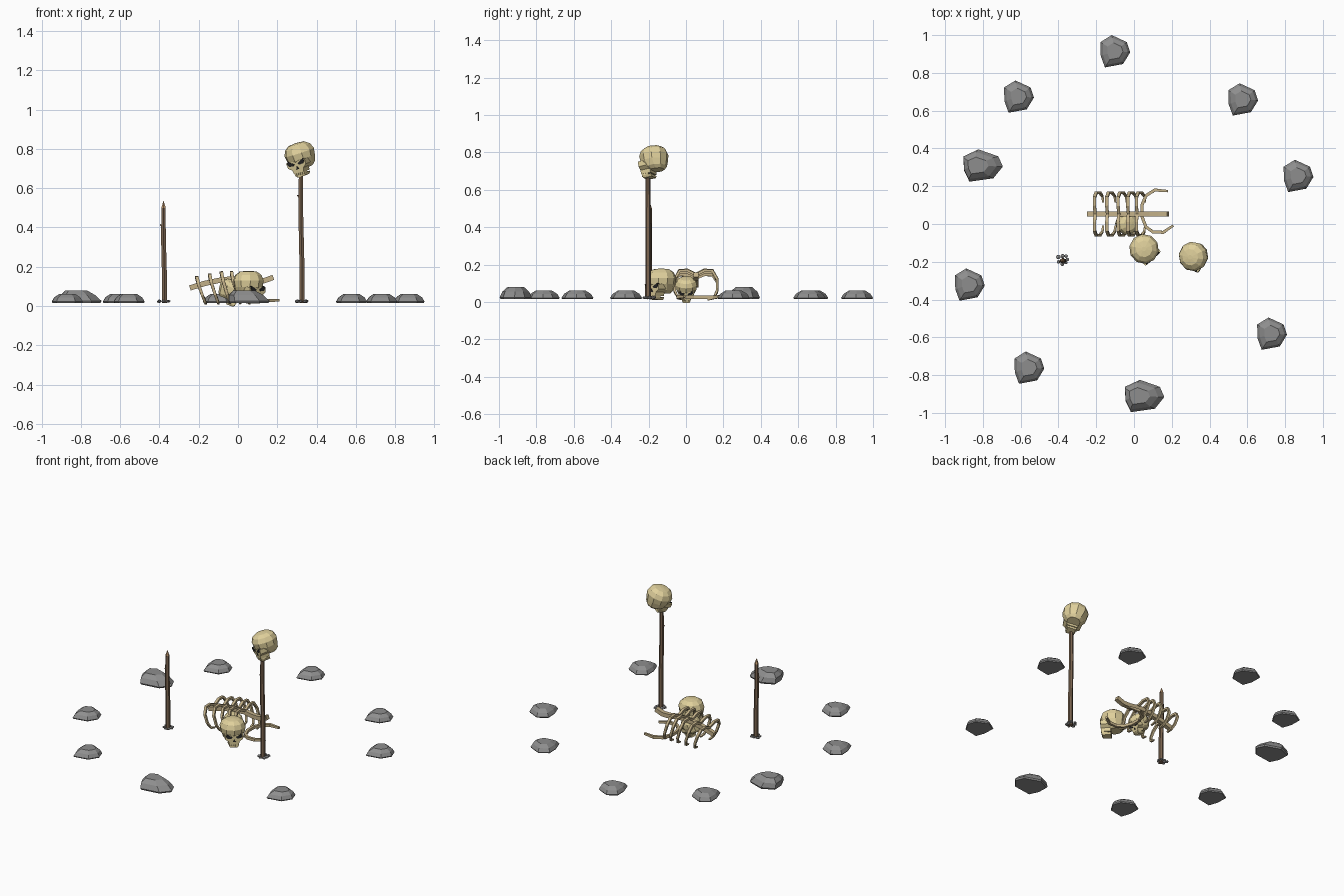
import bpy, bmesh, math, random
from mathutils import Matrix, Vector

if "Cube" in bpy.data.objects:
    bpy.data.objects.remove(bpy.data.objects["Cube"])

random.seed(4)


def material(name, rgb):
    m = bpy.data.materials.new(name)
    m.diffuse_color = (*rgb, 1)
    m.use_nodes = True
    m.node_tree.nodes["Principled BSDF"].inputs["Base Color"].default_value = m.diffuse_color
    return m


SKULL = material("pale_bone", (0.74, 0.63, 0.33))
BONE = material("old_bone", (0.55, 0.44, 0.25))
DARK = material("socket_dark", (0.02, 0.02, 0.02))
ROCK = material("rock_grey", (0.27, 0.27, 0.27))
WOOD = material("dark_wood", (0.20, 0.13, 0.08))
CUTWOOD = material("cut_wood", (0.50, 0.30, 0.15))


def finish(bm, name, mat, matrix=Matrix()):
    bmesh.ops.recalc_face_normals(bm, faces=bm.faces)
    bm.transform(matrix)
    me = bpy.data.meshes.new(name)
    bm.to_mesh(me)
    bm.free()
    me.materials.append(mat)
    ob = bpy.data.objects.new(name, me)
    bpy.context.collection.objects.link(ob)
    return ob


def loft(bm, rings):
    """Skin a list of point rings and cap both ends."""
    rows = [[bm.verts.new(p) for p in r] for r in rings]
    n = len(rows[0])
    for a, b in zip(rows, rows[1:]):
        for i in range(n):
            j = (i + 1) % n
            bm.faces.new((a[i], a[j], b[j], b[i]))
    bm.faces.new(rows[0][::-1])
    bm.faces.new(rows[-1])


def tube(bm, path, radii, sides, flat=1.0, up=Vector((1, 0, 0))):
    """Sweep a polygon along a path; flat squashes it across the up axis."""
    pts = [Vector(p) for p in path]
    rings = []
    for i, p in enumerate(pts):
        t = (pts[min(i + 1, len(pts) - 1)] - pts[max(i - 1, 0)]).normalized()
        side = t.cross(up).normalized()
        u = side.cross(t)
        ring = []
        for k in range(sides):
            a = 2 * math.pi * (k + 0.5) / sides
            ring.append(p + radii[i] * (u * math.cos(a) + side * math.sin(a) * flat))
        rings.append(ring)
    loft(bm, rings)


def prism(bm, outline, y0, y1, shrink=1.0):
    """Extrude an x-z outline along y."""
    cx = sum(p[0] for p in outline) / len(outline)
    cz = sum(p[1] for p in outline) / len(outline)
    back = [(x, y0, z) for x, z in outline]
    front = [(cx + (x - cx) * shrink, y1, cz + (z - cz) * shrink) for x, z in outline]
    loft(bm, [back, front])


def mirrored(half):
    return half + [(-x, z) for x, z in reversed(half)]


# Skull: faces -y, pivot in the middle of the cranium
def skull(prefix, centre, yaw, pitch=0.0, roll=0.0, size=1.0):
    m = (Matrix.Translation(centre) @ Matrix.Rotation(math.radians(yaw), 4, 'Z')
         @ Matrix.Rotation(math.radians(pitch), 4, 'X')
         @ Matrix.Rotation(math.radians(roll), 4, 'Y')
         @ Matrix.Scale(size, 4) @ Matrix.Translation((0, 0, -0.09)))
    bm = bmesh.new()
    rings = []
    for r, z, y in [(0.040, 0.035, 0.012), (0.060, 0.052, 0.007), (0.074, 0.085, 0),
                    (0.079, 0.118, 0), (0.068, 0.146, 0), (0.044, 0.163, 0), (0.012, 0.167, 0)]:
        rings.append([(r * math.cos(a), y + r * math.sin(a), z)
                      for a in (2 * math.pi * (k + 0.5) / 10 for k in range(10))])
    loft(bm, rings)
    finish(bm, prefix + "_cranium", SKULL, m)
    # cheeks and upper jaw
    bm = bmesh.new()
    prism(bm, mirrored([(0.060, 0.088), (0.057, 0.058), (0.036, 0.042), (0.031, 0.020)]),
          -0.01, -0.070, 0.92)
    finish(bm, prefix + "_face", SKULL, m)
    # lower jaw and teeth
    bm = bmesh.new()
    prism(bm, mirrored([(0.033, 0.014), (0.025, 0.0)]), -0.01, -0.062, 0.9)
    for i in range(5):
        x = (i - 2) * 0.0115
        prism(bm, [(x - 0.0045, 0.008), (x + 0.0045, 0.008),
                   (x + 0.0045, 0.026), (x - 0.0045, 0.026)], -0.03, -0.067)
    finish(bm, prefix + "_jaw_teeth", SKULL, m)
    # slanted eye sockets and nose hole
    bm = bmesh.new()
    for s in (-1, 1):
        prism(bm, [(s * x, z) for x, z in [(0.009, 0.072), (0.018, 0.063), (0.041, 0.065),
                                           (0.050, 0.078), (0.044, 0.090)]], -0.045, -0.0725)
    prism(bm, [(-0.009, 0.042), (0.009, 0.042), (0, 0.060)], -0.045, -0.072)
    finish(bm, prefix + "_sockets", DARK, m)


skull("pole_skull", (0.320, -0.170, 0.756), -26, 12, -14)
skull("ground_skull", (0.053, -0.132, 0.102), 43)
skull("caged_skull", (-0.042, 0.002, 0.076), 88, 22, 0, 0.76)

# Spine
bm = bmesh.new()
spine = [(-0.245, 0.092), (-0.17, 0.115), (-0.08, 0.134), (0.01, 0.14),
         (0.08, 0.128), (0.13, 0.128), (0.18, 0.146)]
tube(bm, [(x, 0.053, z) for x, z in spine], [0.019] * 7, 4, 1.0, Vector((0, 1, 0)))
finish(bm, "spine", BONE)

# Arched ribs: a half profile mirrored about the spine
half = [(0.0, 0.84), (0.045, 0.97), (0.088, 0.96), (0.113, 0.70), (0.113, 0.32), (0.094, 0.08), (0.062, 0.03)]
for n, (x, h) in enumerate([(-0.21, 0.150), (-0.145, 0.163), (-0.085, 0.175),
                            (-0.034, 0.177), (0.012, 0.173)]):
    bm = bmesh.new()
    for s in (-1, 1):
        path = [(x + 0.048 * (1 - f) ** 1.3, 0.053 + s * y, 0.008 + (h - 0.008) * f) for y, f in half]
        tube(bm, path, [0.0115, 0.012, 0.012, 0.011, 0.010, 0.009, 0.007], 4, 0.85)
    finish(bm, "rib_pair_%d" % (n + 1), BONE)

# Loose rib lying on the ground
bm = bmesh.new()
loose = [(0.18, 0.174, 0.030), (0.11, 0.180, 0.028), (0.063, 0.150, 0.026), (0.042, 0.10, 0.026),
         (0.042, 0.04, 0.026), (0.063, -0.015, 0.026), (0.10, -0.042, 0.026),
         (0.155, -0.044, 0.028), (0.208, -0.008, 0.030)]
tube(bm, loose, [0.009] + [0.0125] * 7 + [0.009], 4, 0.95, Vector((0, 0, 1)))
finish(bm, "loose_rib", BONE)


# Wooden poles with pebbles around the foot
def pole(name, x, y, top, lean):
    bm = bmesh.new()
    zs = [0.016, 0.35 * top, 0.7 * top, top]
    offs = [0.0, lean * 0.2, lean * 1.1, lean]
    tube(bm, [(x + o, y, z) for o, z in zip(offs, zs)], [0.015, 0.0145, 0.014, 0.012], 6)
    # knot
    tube(bm, [(x + lean, y, top * 0.80), (x + lean - 0.017, y - 0.004, top * 0.83)],
         [0.006, 0.004], 5, 1.0, Vector((0, 1, 0)))
    finish(bm, name, WOOD)
    bm = bmesh.new()
    tube(bm, [(x + lean, y, top), (x + lean, y, top + 0.034)], [0.013, 0.001], 6)
    finish(bm, name + "_tip", CUTWOOD)
    bm = bmesh.new()
    for k in range(7):
        a = 2 * math.pi * k / 7
        r = random.uniform(0.018, 0.031)
        bmesh.ops.create_icosphere(bm, subdivisions=1, radius=random.uniform(0.010, 0.014),
                                   matrix=Matrix.Translation((x + r * math.cos(a), y + 0.007 + r * math.sin(a), 0.024))
                                   @ Matrix.Diagonal((1, 1, 0.7, 1)))
    finish(bm, name + "_pebbles", ROCK)


pole("bare_pole", -0.374, -0.195, 0.50, -0.005)
pole("skull_pole", 0.326, -0.203, 0.68, -0.006)

# Ring of rocks sharing one faceted outline
outline = [(-0.018, 0.085), (0.062, 0.048), (0.080, -0.006), (0.042, -0.068),
           (-0.054, -0.086), (-0.076, -0.025), (-0.078, 0.048)]
rocks = [(-0.10, 0.915, 0), (-0.61, 0.675, 0), (-0.80, 0.31, 1), (-0.87, -0.32, 0),
         (-0.555, -0.76, 0), (0.055, -0.91, 1), (0.73, -0.58, 0), (0.87, 0.255, 0), (0.577, 0.66, 0)]
for n, (x, y, big) in enumerate(rocks):
    bm = bmesh.new()
    sx, h = (1.32, 0.064) if big else (1.0, 0.045)
    rings = []
    for s, f in [(0.95, 0), (1.0, 0.15), (0.84, 0.62), (0.52, 1.0)]:
        rings.append([(x + px * s * sx - (0.025 * f if big and s < 1 else 0), y + py * s, 0.016 + h * f)
                      for px, py in outline])
    loft(bm, rings)
    finish(bm, "rock_%d" % (n + 1), ROCK)
